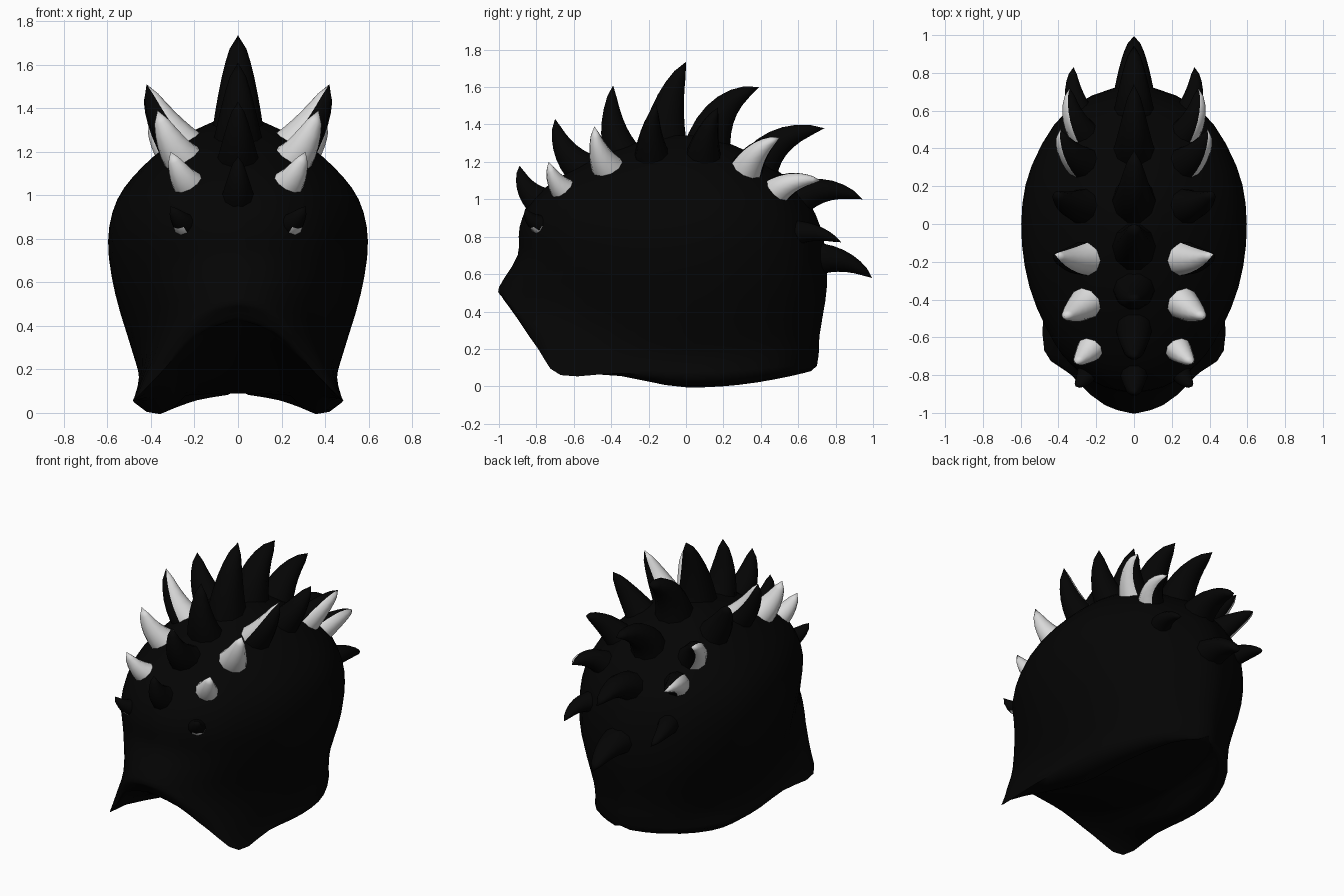
import bpy, bmesh, math
from mathutils import Vector

if "Cube" in bpy.data.objects:
    bpy.data.objects.remove(bpy.data.objects["Cube"])


def material(name, v):
    m = bpy.data.materials.new(name)
    m.diffuse_color = (v, v, v, 1)
    m.use_nodes = True
    m.node_tree.nodes["Principled BSDF"].inputs["Base Color"].default_value = m.diffuse_color
    return m


BLACK = material("black", 0.0013)
WHITE = material("bone white", 0.7)


def finish(bm, name, angle):
    bmesh.ops.recalc_face_normals(bm, faces=bm.faces[:])
    me = bpy.data.meshes.new(name)
    bm.to_mesh(me)
    bm.free()
    ob = bpy.data.objects.new(name, me)
    bpy.context.collection.objects.link(ob)
    me.materials.append(BLACK)
    me.materials.append(WHITE)
    bpy.ops.object.select_all(action='DESELECT')
    ob.select_set(True)
    bpy.context.view_layer.objects.active = ob
    bpy.ops.object.shade_smooth_by_angle(angle=math.radians(angle))
    return ob


def spline(pts, steps):
    """Smooth curve through all the points."""
    out = []
    n = len(pts)
    for i in range(n - 1):
        p0, p1, p2, p3 = pts[max(i - 1, 0)], pts[i], pts[i + 1], pts[min(i + 2, n - 1)]
        for s in range(steps):
            t = s / steps
            out.append(0.5 * (2 * p1 + (p2 - p0) * t + (2 * p0 - 5 * p1 + 4 * p2 - p3) * t * t
                              + (3 * p1 - p0 - 3 * p2 + p3) * t ** 3))
    return out + [pts[-1]]


# Helmet shell: half rings from front to back, first the lower lip and the pinch above it
rings = [[Vector(p) for p in r] for r in (
    ((0, -.95, .43), (.19, -.90, .36), (.34, -.79, .20), (.475, -.67, .06), (.475, -.35, .07),
     (.48, 0, .05), (.44, .28, .06), (.27, .56, .09), (0, .70, .11)),
    ((0, -.985, .48), (.18, -.94, .43), (.32, -.81, .30), (.425, -.67, .17), (.445, -.35, .17),
     (.455, 0, .16), (.42, .28, .16), (.27, .57, .17), (0, .71, .18)))]
angles = [0, 15, 30, 45, 68, 90, 115, 145, 180]
for zf, zb, yf, yb, w, n in (
        (.53, .28, 1.0, .715, .485, 1.95), (.70, .55, .90, .755, .565, 2),
        (.85, .79, .89, .735, .597, 2), (1.0, .98, .82, .66, .555, 2),
        (1.14, 1.13, .64, .52, .44, 2), (1.265, 1.255, .39, .33, .285, 2),
        (1.34, 1.34, .12, .12, .11, 2)):
    ring = []
    for a in angles:
        s, c = math.sin(math.radians(a)), math.cos(math.radians(a))
        y = abs(c) ** (2 / n)
        ring.append(Vector((w * max(s, 0) ** (2 / n) if 0 < a < 180 else 0,
                            -yf * y if c > 0 else yb * y,
                            zb + (zf - zb) * max(c, 0) ** 2)))
    rings.append(ring)

rings = [spline(r, 3) for r in rings]
columns = [spline(list(col), 3) for col in zip(*rings)]
for col in (columns[0], columns[-1]):
    for p in col:
        p.x = 0
half = len(columns) - 1
columns += [[Vector((-p.x, p.y, p.z)) for p in col] for col in columns[-2:0:-1]]
bm = bmesh.new()
grid = [[bm.verts.new(p) for p in col] for col in columns]
for i, a in enumerate(grid):
    b = grid[(i + 1) % len(grid)]
    for j in range(len(a) - 1):
        bm.faces.new((a[j], b[j], b[j + 1], a[j + 1]))
bm.faces.new([c[-1] for c in grid])

# Arched underside spanning the lip from side to side
CROSS = 16
rows = []
for i in range(1, half):
    left, right = grid[-i][0], grid[i][0]
    x, y, z = right.co
    mid = .09 + .34 * max(0, -y / .95) ** 1.5
    dip = .073 * max(0, 1 - (y - .05) ** 2 / .5)
    row = [left]
    for k in range(1, CROSS):
        u = 2 * k / CROSS - 1
        bump = max(0, 1 - (abs(u) - .75) ** 2 / .0625)
        row.append(bm.verts.new((u * x, y, z + (mid - z) * (1 - u * u) - dip * bump)))
    rows.append(row + [right])
for k in range(CROSS):
    bm.faces.new((grid[0][0], rows[0][k], rows[0][k + 1]))
    bm.faces.new((grid[half][0], rows[-1][k + 1], rows[-1][k]))
    for a, b in zip(rows, rows[1:]):
        bm.faces.new((a[k], b[k], b[k + 1], a[k + 1]))
finish(bm, "helmet_shell", 85)


def claw(name, base, ctrl, tip, rx, ry, rule=None, mirror=False):
    """Curved pointed spike along a three-point curve, 10 sides."""
    base, ctrl, tip = Vector(base), Vector(ctrl), Vector(tip)
    sides, levels = 10, 7
    bm = bmesh.new()
    rows = []
    for i in range(levels):
        t = i / levels
        c = base * (1 - t) ** 2 + ctrl * 2 * t * (1 - t) + tip * t * t
        d = ((ctrl - base) * (1 - t) + (tip - ctrl) * t).normalized()
        side = (Vector((1, 0, 0)) - d * d.x).normalized()
        up = d.cross(side)
        kx, ky = (1 - t) ** 0.6, (1 - t) ** 0.72
        rows.append([bm.verts.new(c + side * rx * kx * math.cos(2 * math.pi * j / sides)
                                  + up * ry * ky * math.sin(2 * math.pi * j / sides))
                     for j in range(sides)])
    end = bm.verts.new(tip)
    for j in range(sides):
        k = (j + 1) % sides
        for a, b in zip(rows, rows[1:]):
            bm.faces.new((a[j], a[k], b[k], b[j]))
        bm.faces.new((rows[-1][j], rows[-1][k], end))
    bm.faces.new(rows[0][::-1])
    bmesh.ops.recalc_face_normals(bm, faces=bm.faces[:])
    bm.normal_update()
    for f in bm.faces:
        f.material_index = int(bool(rule and rule(f.normal, f.calc_center_median())))
    if mirror:
        for v in bm.verts:
            v.co.x = -v.co.x
    finish(bm, name, 50)


# Crest spikes along the middle: base y z, bend y z, tip y z, half width, half depth
for i, (by, bz, cy, cz, ty, tz, rx, ry) in enumerate((
        (-.77, .98, -.88, 1.05, -.89, 1.18, .08, .09),
        (-.54, 1.15, -.68, 1.25, -.70, 1.43, .10, .105),
        (-.33, 1.22, -.42, 1.38, -.39, 1.61, .12, .11),
        (-.12, 1.25, -.12, 1.52, 0, 1.735, .125, .14),
        (.11, 1.25, .15, 1.53, .39, 1.60, .125, .135),
        (.38, 1.16, .47, 1.36, .74, 1.38, .115, .12),
        (.58, .99, .75, 1.10, .945, 1.00, .11, .10),
        (.68, .68, .86, .70, .995, .58, .11, .095))):
    claw(f"crest_spike_{i + 1}", (0, by, bz), (0, cy, cz), (0, ty, tz), rx, ry)

# Side spikes, mirrored; each rule says which faces are pale
side_spikes = (
    ((.21, -.69, .85), (.25, -.83, .85), (.31, -.86, .95), .078,
     lambda n, c: n.z < -.3 and c.z < .85),
    ((.17, -.57, 1.00), (.25, -.70, 1.04), (.31, -.735, 1.2), .10, lambda n, c: True),
    ((.20, -.37, 1.11), (.31, -.475, 1.20), (.37, -.49, 1.39), .11, lambda n, c: True),
    ((.21, -.17, 1.18), (.35, -.21, 1.31), (.42, -.16, 1.51), .11, lambda n, c: n.x < .06),
    ((.23, .09, 1.18), (.36, .09, 1.33), (.42, .17, 1.49), .11, None),
    ((.25, .31, 1.13), (.37, .37, 1.28), (.39, .50, 1.33), .097, lambda n, c: n.x > .15),
    ((.26, .47, 1.03), (.35, .57, 1.12), (.34, .72, 1.10), .085, lambda n, c: n.x > .15),
    ((.28, .58, .82), (.34, .70, .84), (.32, .83, .77), .07, None),
)
for i, (base, ctrl, tip, r, rule) in enumerate(side_spikes):
    for side in ("right", "left"):
        claw(f"{side}_spike_{i + 1}", base, ctrl, tip, r, r, rule, side == "left")
